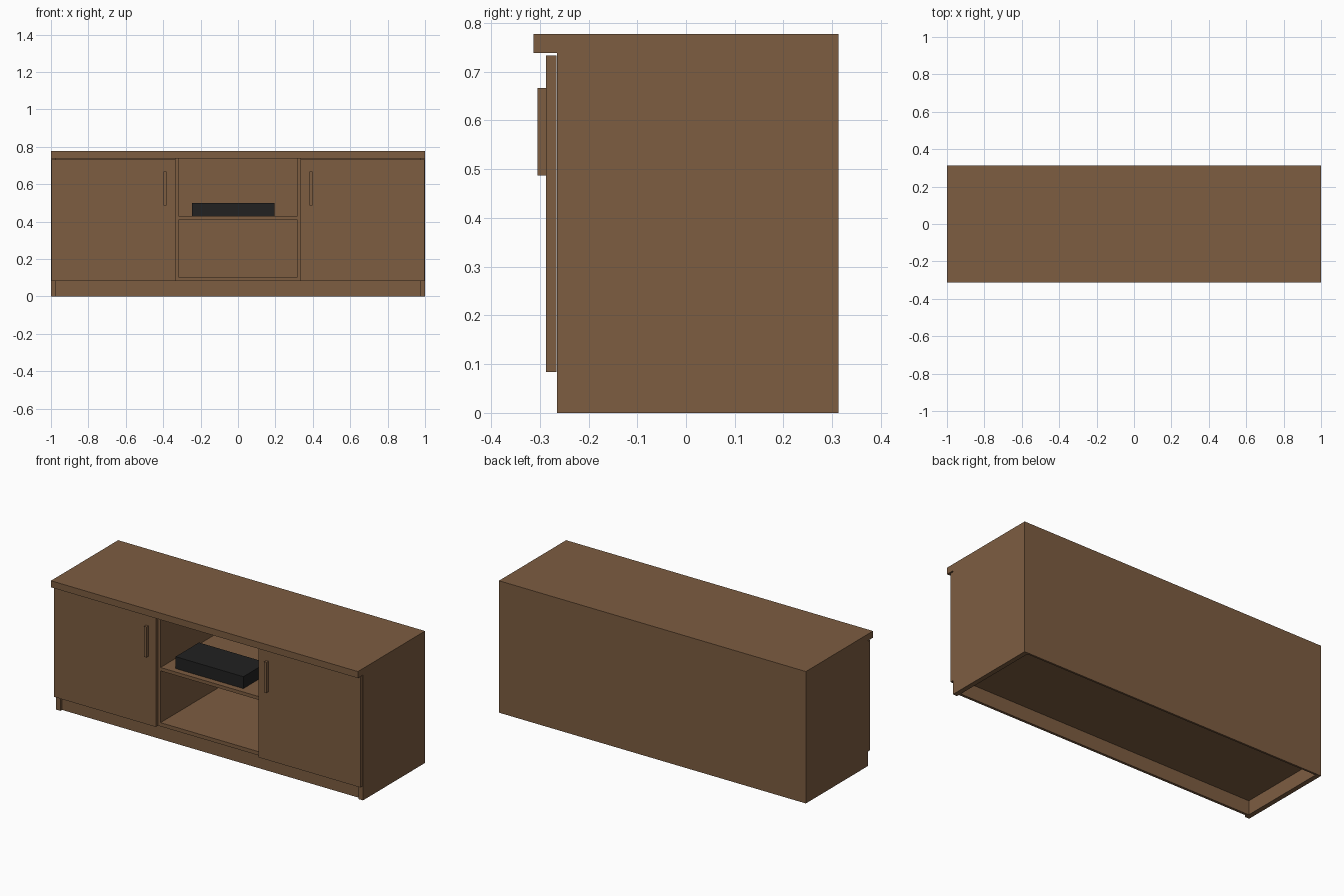
import bpy

if "Cube" in bpy.data.objects:
    bpy.data.objects.remove(bpy.data.objects["Cube"])


def material(name, rgb):
    m = bpy.data.materials.new(name)
    m.diffuse_color = (*rgb, 1.0)
    m.use_nodes = True
    m.node_tree.nodes["Principled BSDF"].inputs["Base Color"].default_value = m.diffuse_color
    return m


wood = material("brown_wood", (0.205, 0.109, 0.053))
black = material("black_plastic", (0.015, 0.015, 0.015))


def box(name, x, y, z, mat=wood):
    """Axis-aligned board given by its (min, max) on each axis."""
    bpy.ops.mesh.primitive_cube_add(size=1)
    o = bpy.context.object
    o.name = name
    o.location = [(a + b) / 2 for a, b in (x, y, z)]
    o.scale = [b - a for a, b in (x, y, z)]
    bpy.ops.object.transform_apply(location=True, rotation=True, scale=True)
    o.data.materials.append(mat)
    return o


FRONT, BACK = -0.265, 0.3125    # carcass depth
INNER = 0.301                   # front of the back panel
TOP = 0.738                     # underside of the top

# Carcass
box("top_board", (-1, 1), (-0.3125, BACK), (TOP, 0.777))
box("back_panel", (-0.972, 0.972), (INNER, BACK), (0, TOP))
box("bottom_board", (-0.972, 0.972), (FRONT, INNER), (0.083, 0.105))
box("kick_board", (-0.972, 0.972), (-0.25, -0.235), (0, 0.083))
box("middle_shelf", (-0.319, 0.319), (FRONT, INNER), (0.41, 0.43))

# Mirrored parts: sides, dividers, doors and handles
for label, s in (("left", -1), ("right", 1)):
    def span(a, b):
        return tuple(sorted((s * a, s * b)))
    box(label + "_side", span(0.972, 1), (FRONT, BACK), (0, TOP))
    box(label + "_divider", span(0.319, 0.338), (FRONT, INNER), (0.105, TOP))
    box(label + "_door", span(0.335, 0.998), (-0.287, FRONT - 0.001), (0.084, 0.733))
    box(label + "_handle", span(0.383, 0.399), (-0.305, -0.287), (0.487, 0.667))

# Media player on the shelf
box("media_player", (-0.246, 0.196), (-0.23, -0.012), (0.43, 0.5), black)
